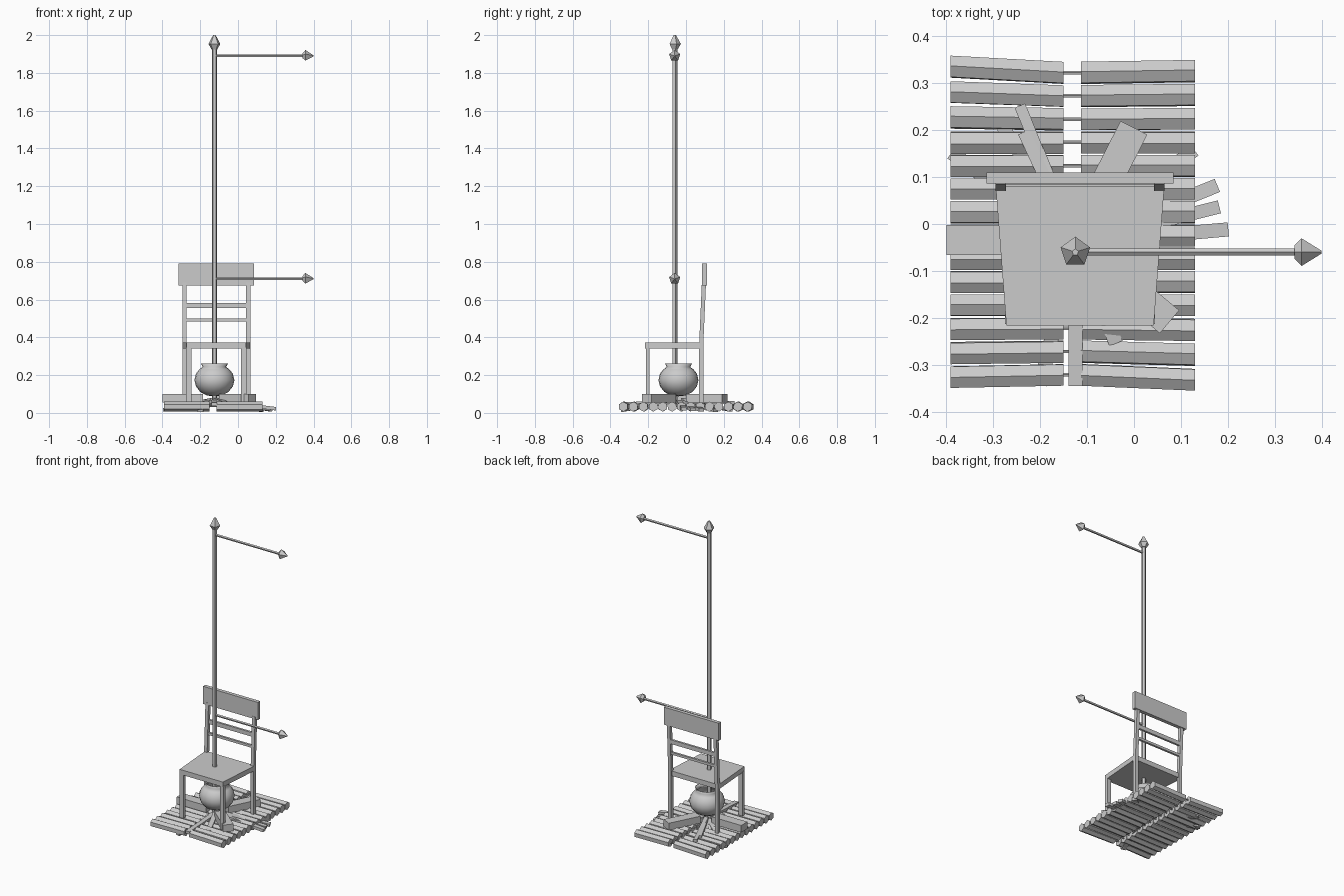
import bpy, bmesh, math, random
from mathutils import Vector, Matrix

if "Cube" in bpy.data.objects:
    bpy.data.objects.remove(bpy.data.objects["Cube"])

random.seed(4)
PX, PY = -0.125, -0.06          # pole axis
FX, FY = -0.125, -0.04          # fire and pot centre


def make(name, bm):
    bmesh.ops.recalc_face_normals(bm, faces=bm.faces)
    me = bpy.data.meshes.new(name)
    bm.to_mesh(me)
    bm.free()
    ob = bpy.data.objects.new(name, me)
    bpy.context.collection.objects.link(ob)
    return ob


def hull(name, pts):
    """Convex solid from corner points."""
    bm = bmesh.new()
    for p in pts:
        bm.verts.new(p)
    bmesh.ops.convex_hull(bm, input=bm.verts[:])
    bmesh.ops.dissolve_limit(bm, angle_limit=0.01, verts=bm.verts[:], edges=bm.edges[:])
    return make(name, bm)


def box(name, x0, x1, y0, y1, z0, z1):
    return hull(name, [(x, y, z) for x in (x0, x1) for y in (y0, y1) for z in (z0, z1)])


def turned(name, profile, sides, start, axis='Z', phase=0.0):
    """Stack of rings (radius, height) along z or x, capped at both ends."""
    bm = bmesh.new()
    rings = []
    for r, h in profile:
        ring = []
        for i in range(sides):
            a = phase + 2 * math.pi * i / sides
            u, v = r * math.cos(a), r * math.sin(a)
            ring.append(bm.verts.new(Vector(start) + Vector((u, v, h) if axis == 'Z' else (h, u, v))))
        rings.append(ring)
    for a, b in zip(rings, rings[1:]):
        for i in range(sides):
            j = (i + 1) % sides
            bm.faces.new((a[i], a[j], b[j], b[i]))
    bm.faces.new(rings[0])
    bm.faces.new(rings[-1])
    bmesh.ops.remove_doubles(bm, verts=bm.verts[:], dist=1e-5)
    return make(name, bm)


def beam(name, a, b, w, h, w_end=None):
    """Rectangular stick from a to b, optionally tapering in width."""
    a, b = Vector(a), Vector(b)
    side = (b - a).cross(Vector((0, 0, 1))).normalized()
    up = side.cross(b - a).normalized()
    we = w if w_end is None else w_end
    return hull(name, [p + side * (s * ww / 2) + up * (t * h / 2)
                       for p, ww in ((a, w), (b, we)) for s in (-1, 1) for t in (-1, 1)])


# Pole with pointed finial
turned("pole", [(0.014, 0.03), (0.014, 1.935)], 5, (PX, PY, 0), phase=math.pi / 2)
turned("pole_finial", [(0.016, 1.925), (0.033, 1.953), (0.007, 2.0)], 5, (PX, PY, 0), phase=math.pi / 2)

# Two cross arms with pointed tips
for label, z in (("upper", 1.89), ("lower", 0.71)):
    turned(label + "_arm", [(0.008, PX), (0.008, 0.35)], 5, (0, PY, z), 'X', math.pi / 2)
    turned(label + "_arm_tip", [(0.015, 0.342), (0.031, 0.357), (0.003, 0.4)], 5, (0, PY, z), 'X', math.pi / 2)

# Chair seat, wider at the back
CX = -0.115
hull("seat", [(CX + s * w, y, z) for s in (-1, 1) for w, y in ((0.157, -0.216), (0.18, 0.085))
              for z in (0.34, 0.372)])

# Chair legs and leaning back posts
for label, s in (("left", -1), ("right", 1)):
    xs = sorted((CX + s * 0.132, CX + s * 0.16))
    box(label + "_front_leg", *xs, -0.213, -0.193, 0.055, 0.345)
    xs = sorted((CX + s * 0.158, CX + s * 0.18))
    box(label + "_back_leg", *xs, 0.07, 0.092, 0.055, 0.372)
    hull(label + "_back_post", [(x, y + d, z) for x in xs for y, z in ((0.07, 0.372), (0.084, 0.69))
                                for d in (0, 0.022)])

# Chair back board and rails
box("back_board", CX - 0.199, CX + 0.199, 0.086, 0.11, 0.675, 0.79)
box("upper_back_rail", CX - 0.165, CX + 0.165, 0.084, 0.098, 0.555, 0.582)
box("lower_back_rail", CX - 0.165, CX + 0.165, 0.08, 0.094, 0.484, 0.5)

# Cooking pot: outer wall, flared rim, inner wall
pot = turned("pot", [(0.001, 0.088), (0.04, 0.092), (0.075, 0.111), (0.098, 0.141), (0.106, 0.173),
                     (0.098, 0.207), (0.08, 0.23), (0.062, 0.243), (0.072, 0.262), (0.066, 0.262),
                     (0.054, 0.243), (0.072, 0.228), (0.09, 0.2), (0.096, 0.173), (0.088, 0.14),
                     (0.066, 0.115), (0.001, 0.1)], 20, (FX, FY, 0))
for p in pot.data.polygons:
    p.use_smooth = True

# Raft of split hexagonal logs, outer ones fanning slightly, joined by thin cores
for i in range(14):
    y = 0.322 - i * 0.0495
    fan = max(0, abs(y) - 0.18) / 0.15 * (1 if y > 0 else -1)
    for label, x0, x1, dy in (("left", -0.15, -0.391, 0.014 * fan if y > 0 else 0.005 * fan),
                              ("right", -0.113, 0.13, 0.004 * fan if y > 0 else 0.011 * fan)):
        tilt = random.uniform(-0.12, 0.12)
        pts = []
        for x, yy in ((x0, y), (x1, y + dy)):
            for k in range(6):
                a = math.pi / 2 + tilt + k * math.pi / 3
                pts.append((x, yy + 0.0262 * math.cos(a), 0.033 + 0.0262 * math.sin(a)))
        hull(f"{label}_raft_log_{i + 1}", pts)
    turned(f"log_core_{i + 1}", [(0.004, -0.155), (0.004, -0.108)], 5, (0, y, 0.035), 'X')

# Three firewood blocks around the pot
for i, (ang, reach) in enumerate(((180, 0.274), (63, 0.275), (-40, 0.262))):
    d = Vector((math.cos(math.radians(ang)), math.sin(math.radians(ang)), 0))
    c = Vector((FX, FY, 0.077))
    if i == 0:
        c.y = -0.034
    beam(f"firewood_{i + 1}", c + d * 0.06, c + d * reach, 0.064, 0.046)

# Kindling sticks radiating from the fire: angle, reach, inner z, outer z, end width
kindling = [(22, 0.325, 0.06, 0.016, 0.03), (14, 0.315, 0.06, 0.018, 0.028), (5, 0.326, 0.06, 0.022, 0.03),
            (38, 0.32, 0.055, 0.014, 0.03), (144, 0.325, 0.06, 0.016, 0.03), (256, 0.31, 0.06, 0.014, 0.03),
            (270, 0.305, 0.06, 0.046, 0.03), (292, 0.23, 0.07, 0.04, 0.03), (122, 0.33, 0.06, 0.016, 0.028),
            (112, 0.315, 0.06, 0.054, 0.024), (115, 0.26, 0.065, 0.056, 0.026), (112, 0.21, 0.07, 0.055, 0.026)]
for i, (ang, reach, zi, zo, w) in enumerate(kindling):
    d = Vector((math.cos(math.radians(ang)), math.sin(math.radians(ang)), 0))
    c = Vector((FX, FY, 0))
    beam(f"kindling_{i + 1}", c + d * 0.02 + Vector((0, 0, zi)), c + d * reach + Vector((0, 0, zo)),
         w, 0.018)
